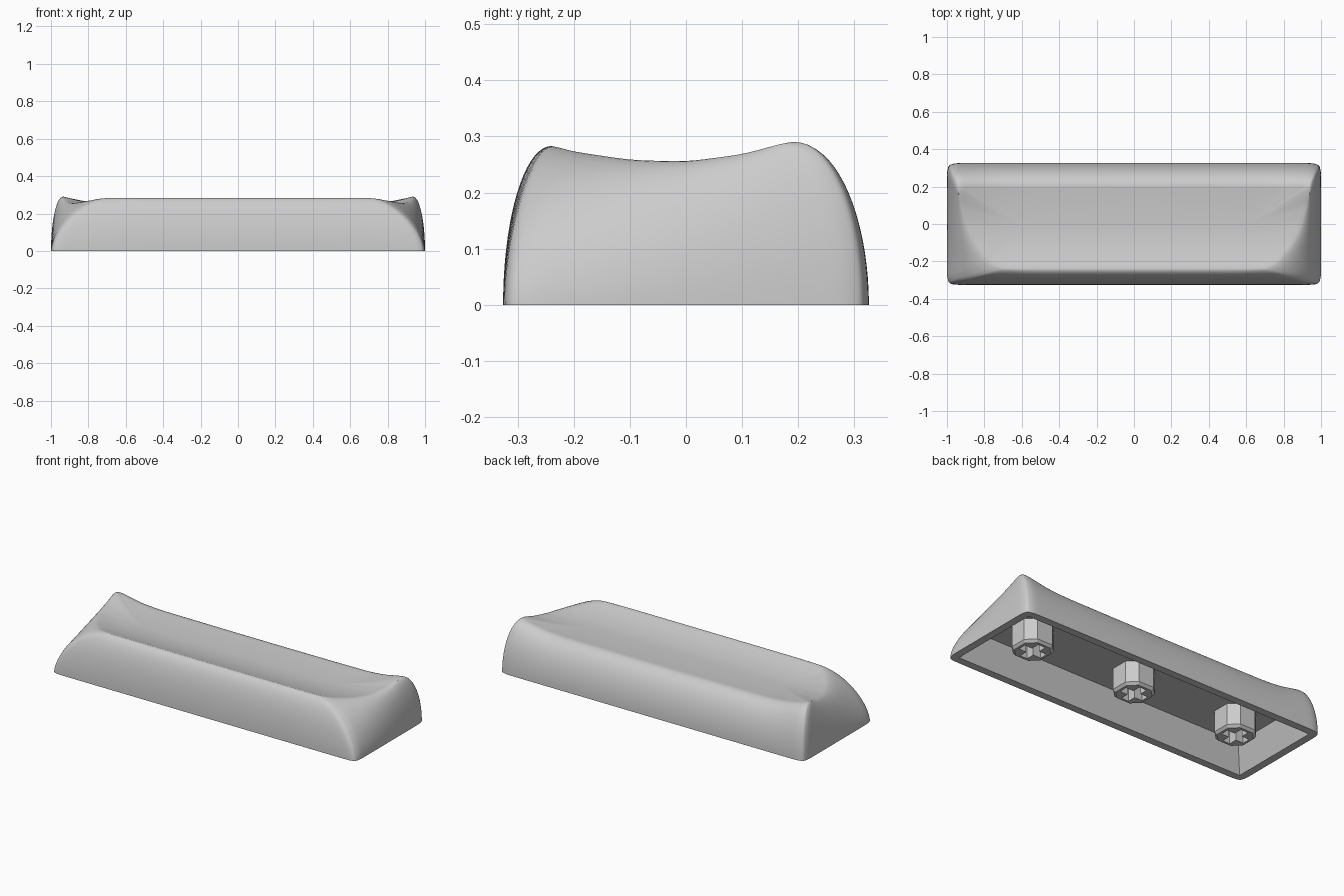
import bpy, bmesh, math
from mathutils import Vector, Matrix

old = bpy.data.objects.get("Cube")
if old:
    bpy.data.objects.remove(old)

grey = bpy.data.materials.new("plain_grey")
grey.use_nodes = True
grey.diffuse_color = (0.6, 0.6, 0.6, 1)
grey.node_tree.nodes["Principled BSDF"].inputs["Base Color"].default_value = grey.diffuse_color


def make_object(name, bm):
    bmesh.ops.recalc_face_normals(bm, faces=bm.faces)
    mesh = bpy.data.meshes.new(name)
    bm.to_mesh(mesh)
    bm.free()
    mesh.materials.append(grey)
    obj = bpy.data.objects.new(name, mesh)
    bpy.context.collection.objects.link(obj)
    return obj


def loft(bm, loops):
    """Skin closed loops of points and cap both ends."""
    rings = [[bm.verts.new(p) for p in loop] for loop in loops]
    count = len(rings[0])
    for a, b in zip(rings, rings[1:]):
        for i in range(count):
            j = (i + 1) % count
            bm.faces.new((a[i], a[j], b[j], b[i]))
    bm.faces.new(rings[0][::-1])
    bm.faces.new(rings[-1])


def select_only(obj):
    bpy.ops.object.select_all(action="DESELECT")
    obj.select_set(True)
    bpy.context.view_layer.objects.active = obj


def cut(obj, cutter):
    cutter.hide_render = True
    mod = obj.modifiers.new("cut", "BOOLEAN")
    mod.operation, mod.solver, mod.object = "DIFFERENCE", "EXACT", cutter
    select_only(obj)
    bpy.ops.object.modifier_apply(modifier=mod.name)
    bpy.data.objects.remove(cutter)


# Half outline, front middle to back middle: base x, y / rim x, y, z / wall roundness
keys = [
    (0, -.326, 0, -.24, .283, 2),
    (.6, -.326, .55, -.24, .283, 2),
    (.96, -.326, .69, -.24, .283, 1.7),
    (.99, -.315, .73, -.225, .28, 1.6),
    (1, -.28, .77, -.2, .273, 1.6),
    (1, -.15, .85, -.1, .258, 1.7),
    (1, 0, .895, 0, .255, 1.9),
    (1, .15, .925, .1, .268, 2),
    (1, .28, .94, .17, .287, 2),
    (.99, .315, .935, .195, .291, 2),
    (.95, .326, .91, .205, .284, 2),
    (.8, .326, .8, .2, .262, 2),
    (.68, .326, .68, .2, .252, 2),
    (0, .326, 0, .2, .25, 2),
]
STEPS = 6
half = []
for a, b in zip(keys, keys[1:]):
    for s in range(STEPS):
        half.append([p + (q - p) * s / STEPS for p, q in zip(a, b)])
half.append(list(keys[-1]))
outline = half + [[-k[0], k[1], -k[2]] + k[3:] for k in half[-2:0:-1]]
for _ in range(3):
    n = len(outline)
    outline = [[(p + 2 * q + r) / 4 for p, q, r in
                zip(outline[i - 1], outline[i], outline[(i + 1) % n])] for i in range(n)]

# Shell: rounded walls up to the rim, then a scooped top
WALL, TOP, VALLEY = 18, 14, 0.243
loops = []
for w in range(WALL + 1):
    angle = math.pi / 2 * w / WALL
    loop = []
    for bx, by, rx, ry, rz, power in outline:
        out = max(math.cos(angle), 0) ** (2 / power)
        up = math.sin(angle) ** (2 / power)
        loop.append((rx + (bx - rx) * out, ry + (by - ry) * out, rz * up))
    loops.append(loop)
for t in range(1, TOP + 1):
    f = 0.96 * t / TOP
    drop = 1 - (1 - f) ** 2
    loop = []
    for bx, by, rx, ry, rz, power in outline:
        spine = max(-0.62, min(0.62, rx))
        loop.append((rx + (spine - rx) * f, ry * (1 - f), rz + (VALLEY - rz) * drop))
    loops.append(loop)
bm = bmesh.new()
loft(bm, loops)
shell = make_object("shell", bm)

# Tapered hollow underneath
def rectangle(x, y, z):
    return [(-x, -y, z), (x, -y, z), (x, y, z), (-x, y, z)]

CEILING = 0.15
bm = bmesh.new()
loft(bm, [rectangle(.975, .301, -.05), rectangle(.955, .281, 0), rectangle(.895, .221, CEILING)])
cut(shell, make_object("hollow_cutter", bm))
select_only(shell)
bpy.ops.object.shade_smooth_by_angle(angle=math.radians(40))


# Eight-sided stems with a cross-shaped socket
def octagon(x, size, corner, z):
    r, c = size, size - corner
    pts = [(c, -r), (r, -c), (r, c), (c, r), (-c, r), (-r, c), (-r, -c), (-c, -r)]
    return [(x + px, py, z) for px, py in pts]


def cross(x, arm, width, z):
    a, w = arm, width
    quarter = [Vector((a, -w)), Vector((a, w)), Vector((w, w))]
    pts = [Matrix.Rotation(k * math.pi / 2, 2) @ p for k in range(4) for p in quarter]
    return [(x + p.x, p.y, z) for p in pts]


for name, x in (("left_stem", .69), ("middle_stem", 0), ("right_stem", -.69)):
    bm = bmesh.new()
    loft(bm, [octagon(x, .088, .045, .01), octagon(x, .1, .05, .025),
              octagon(x, .1, .05, CEILING + .01)])
    stem = make_object(name, bm)
    bm = bmesh.new()
    loft(bm, [cross(x, .074, .024, -.02), cross(x, .074, .024, .135)])
    cut(stem, make_object("socket_cutter", bm))
